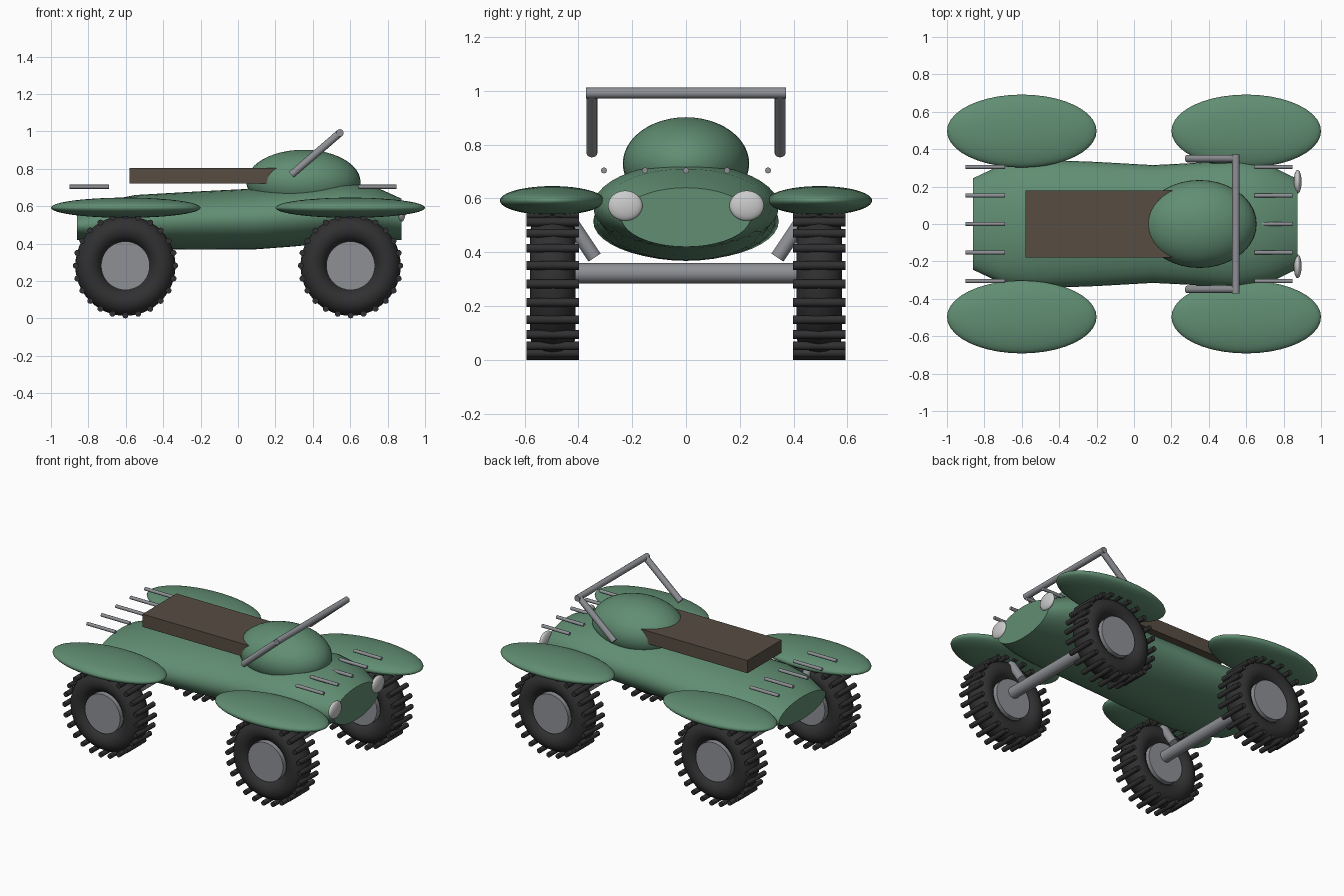
import bpy, bmesh, math
from mathutils import Vector, Matrix

if "Cube" in bpy.data.objects:
    bpy.data.objects.remove(bpy.data.objects["Cube"])


def material(name, rgb):
    m = bpy.data.materials.new(name)
    m.diffuse_color = (*rgb, 1)
    m.use_nodes = True
    m.node_tree.nodes["Principled BSDF"].inputs["Base Color"].default_value = m.diffuse_color
    return m


GREEN = material("green_paint", (0.12, 0.27, 0.17))
METAL = material("grey_metal", (0.27, 0.28, 0.30))
RUBBER = material("black_rubber", (0.03, 0.03, 0.032))
LEATHER = material("brown_seat", (0.095, 0.075, 0.055))
LAMP = material("pale_lamp", (0.6, 0.6, 0.6))


def finish(bm, name, mat, angle=40):
    bmesh.ops.recalc_face_normals(bm, faces=bm.faces)
    me = bpy.data.meshes.new(name)
    bm.to_mesh(me)
    bm.free()
    me.materials.append(mat)
    ob = bpy.data.objects.new(name, me)
    bpy.context.collection.objects.link(ob)
    bpy.ops.object.select_all(action='DESELECT')
    ob.select_set(True)
    bpy.context.view_layer.objects.active = ob
    bpy.ops.object.shade_smooth_by_angle(angle=math.radians(angle))
    return ob


def add_rod(bm, a, b, r, seg=16):
    a, b = Vector(a), Vector(b)
    d = b - a
    mat = Matrix.Translation((a + b) / 2) @ d.to_track_quat('Z', 'Y').to_matrix().to_4x4()
    bmesh.ops.create_cone(bm, cap_ends=True, segments=seg, radius1=r, radius2=r,
                          depth=d.length, matrix=mat)


def rod(name, a, b, r, mat=METAL, seg=16):
    bm = bmesh.new()
    add_rod(bm, a, b, r, seg)
    return finish(bm, name, mat)


def ellipsoid(name, c, radii, mat):
    bm = bmesh.new()
    bmesh.ops.create_uvsphere(bm, u_segments=40, v_segments=24, radius=1,
                              matrix=Matrix.Translation(c) @ Matrix.Diagonal((*radii, 1)))
    return finish(bm, name, mat, 60)


# body: elliptical sections (x, half width, bottom, top) lofted along x
sections = [(-0.86, .245, .42, .57), (-0.70, .32, .385, .63), (-0.55, .345, .37, .66),
            (-0.2, .332, .368, .68), (0.1, .315, .37, .695), (0.3, .325, .385, .71),
            (0.55, .345, .41, .73), (0.72, .315, .415, .71), (0.875, .24, .42, .64)]
bm = bmesh.new()
N = 40
rings = []
for x, hw, lo, hi in sections:
    rings.append([bm.verts.new((x, hw * math.cos(t), (lo + hi) / 2 + (hi - lo) / 2 * math.sin(t)))
                  for t in (2 * math.pi * i / N for i in range(N))])
for p, q in zip(rings, rings[1:]):
    for i in range(N):
        bm.faces.new((p[i], p[(i + 1) % N], q[(i + 1) % N], q[i]))
bm.faces.new(rings[0])
bm.faces.new(rings[-1])
finish(bm, "body", GREEN)

# fuel tank and seat
ellipsoid("fuel_tank", (0.35, 0, 0.73), (0.305, 0.235, 0.172), GREEN)
bm = bmesh.new()
bmesh.ops.create_cube(bm, size=1, matrix=Matrix.Translation((-0.18, 0, 0.763))
                      @ Matrix.Diagonal((0.8, 0.36, 0.085, 1)))
finish(bm, "seat", LEATHER)

# wheels: tyre, tread lugs, hub
WZ, LUGS = 0.282, 24
for sx, fx in ((-1, "rear"), (1, "front")):
    for sy, fy in ((-1, "right"), (1, "left")):
        tag = f"{fx}_{fy}"
        c = Vector((sx * 0.602, sy * 0.495, WZ))
        bm = bmesh.new()
        M, K = 48, 16
        ring = []
        for i in range(M):
            a = 2 * math.pi * i / M
            row = []
            for k in range(K):
                b = 2 * math.pi * k / K
                r = 0.195 + 0.073 * math.cos(b)
                row.append(bm.verts.new(c + Vector((r * math.cos(a), 0.085 * math.sin(b),
                                                    r * math.sin(a)))))
            ring.append(row)
        for i in range(M):
            p, q = ring[i], ring[(i + 1) % M]
            for k in range(K):
                bm.faces.new((p[k], p[(k + 1) % K], q[(k + 1) % K], q[k]))
        finish(bm, tag + "_tyre", RUBBER, 60)
        bm = bmesh.new()
        for i in range(LUGS):
            a = 2 * math.pi * i / LUGS
            p = c + Vector((0.266 * math.cos(a), 0, 0.266 * math.sin(a)))
            add_rod(bm, p - Vector((0, 0.098, 0)), p + Vector((0, 0.098, 0)), 0.016, 10)
        finish(bm, tag + "_tread", RUBBER)
        rod(tag + "_hub", c - Vector((0, 0.075, 0)), c + Vector((0, 0.075, 0)), 0.13, METAL, 40)
        # fender above and strut inside each wheel
        ellipsoid(tag + "_fender", (sx * 0.6, sy * 0.497, 0.592), (0.4, 0.195, 0.054), GREEN)
        rod(tag + "_strut", (sx * 0.6, sy * 0.34, 0.38), (sx * 0.6, sy * 0.44, 0.53), 0.027)
    rod(fx + "_axle", (sx * 0.6, -0.45, 0.322), (sx * 0.6, 0.45, 0.322), 0.038, METAL, 24)

# handlebar with two posts
rod("handlebar", (0.545, -0.372, 0.992), (0.545, 0.372, 0.992), 0.02)
for s, n in ((-1, "right"), (1, "left")):
    rod(n + "_handlebar_post", (0.285, s * 0.35, 0.768), (0.545, s * 0.35, 0.992), 0.02)
    ellipsoid(n + "_headlight", (0.875, s * 0.226, 0.573), (0.021, 0.064, 0.056), LAMP)

# luggage rack rods
for n, x0, x1 in (("front", 0.645, 0.848), ("rear", -0.9, -0.69)):
    for i in range(5):
        y = (i - 2) * 0.1525
        rod(f"{n}_rack_bar_{i + 1}", (x0, y, 0.704), (x1, y, 0.704), 0.011, METAL, 12)
